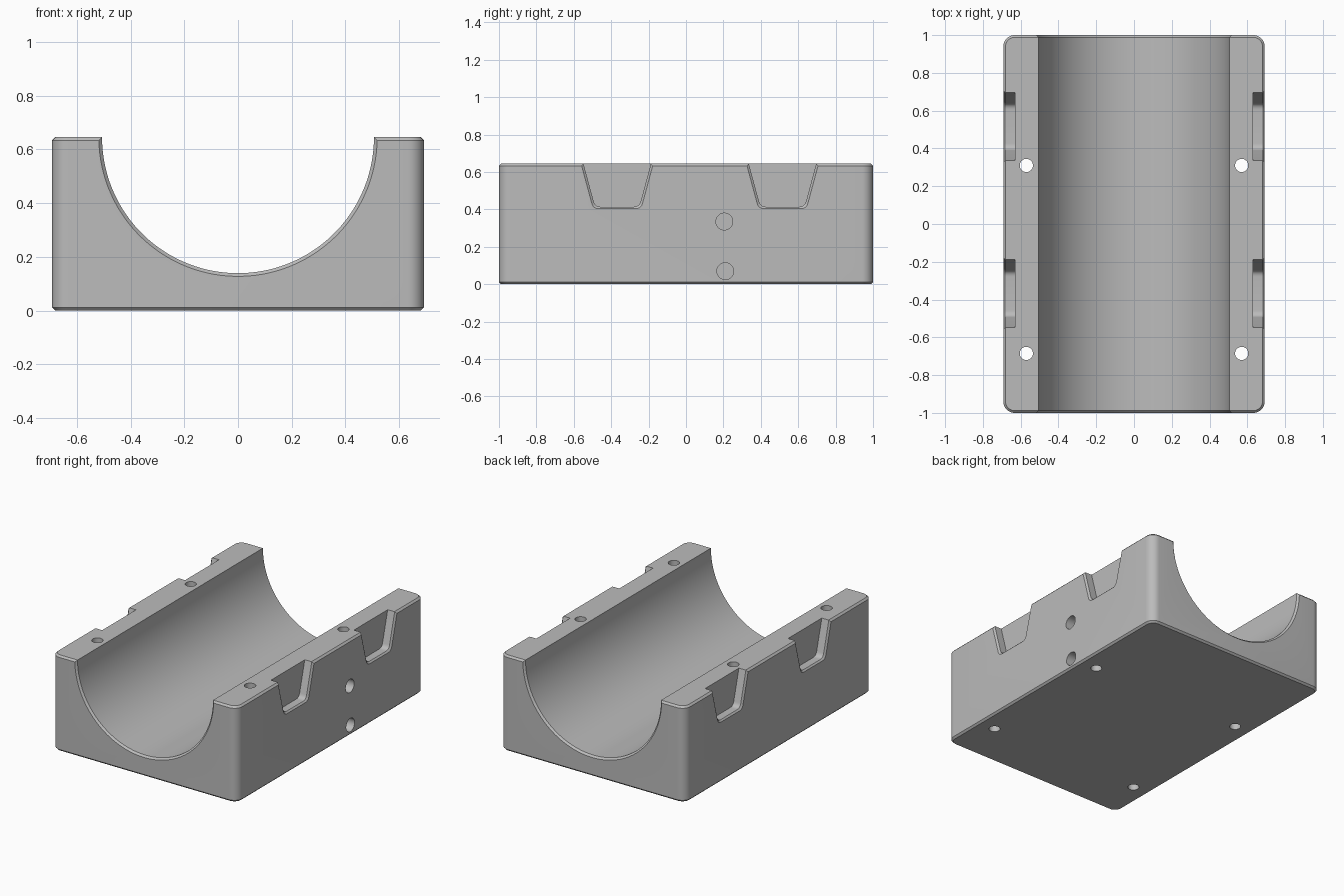
import bpy, bmesh
from math import sin, cos, pi, radians
from mathutils import Vector

if "Cube" in bpy.data.objects:
    bpy.data.objects.remove(bpy.data.objects["Cube"])

HX, HY, H, CH = 0.692, 1.0, 0.645, 0.012   # half width, half length, height, chamfer


def loft(bm, rings):
    """Skin a list of equal-length closed rings and cap both ends."""
    vs = [[bm.verts.new(p) for p in r] for r in rings]
    n = len(vs[0])
    for a, b in zip(vs, vs[1:]):
        for i in range(n):
            j = (i + 1) % n
            bm.faces.new((a[i], a[j], b[j], b[i]))
    bm.faces.new(vs[0][::-1])
    bm.faces.new(vs[-1])


def make(name, bm):
    bmesh.ops.recalc_face_normals(bm, faces=bm.faces[:])
    me = bpy.data.meshes.new(name)
    bm.to_mesh(me)
    bm.free()
    ob = bpy.data.objects.new(name, me)
    bpy.context.collection.objects.link(ob)
    return ob


def circle(r, n):
    return [(r * cos(2 * pi * (i + 0.5) / n), r * sin(2 * pi * (i + 0.5) / n)) for i in range(n)]


def rounded_rect(inset, z, r=0.06, seg=8):
    pts = []
    for k, (sx, sy) in enumerate([(1, 1), (-1, 1), (-1, -1), (1, -1)]):
        for i in range(seg + 1):
            a = pi / 2 * (k + i / seg)
            pts.append((sx * (HX - r) + (r - inset) * cos(a),
                        sy * (HY - r) + (r - inset) * sin(a), z))
    return pts


def notch_ring(x, yc, e, r=0.03, seg=6):
    """Tapered slot outline with rounded lower corners, grown outward by e."""
    z0, slope = 0.414 - e, 0.27
    wb = 0.118 + e
    right = [(wb + slope * (0.75 - z0), 0.75)]
    corner = Vector((wb, z0))
    up = Vector((slope, 1)).normalized()
    p0, p2 = corner + up * r, corner + Vector((-r, 0))
    for i in range(seg + 1):
        t = i / seg
        p = p0 * (1 - t) ** 2 + corner * 2 * t * (1 - t) + p2 * t * t
        right.append((p.x, p.y))
    outline = right + [(-y, z) for y, z in reversed(right)]
    return [(x, yc + y, z) for y, z in outline]


# Block with rounded upright corners and chamfered top and bottom edges
bm = bmesh.new()
loft(bm, [rounded_rect(CH, 0), rounded_rect(0, CH),
          rounded_rect(0, H - CH), rounded_rect(CH, H)])
block = make("cradle_block", bm)

# All cut-outs in one cutter
bm = bmesh.new()
# half-round trough with chamfered ends
R = 0.506
loft(bm, [[(x, y, H + z) for x, z in circle(r, 128)]
          for y, r in [(-1.02, R + CH + 0.02), (-1 + CH, R), (1 - CH, R), (1.02, R + CH + 0.02)]])
for s in (-1, 1):
    for yc in (-0.368, 0.516):      # side notches with a chamfered mouth
        loft(bm, [notch_ring(s * 0.63, yc, 0), notch_ring(s * (HX - 0.01), yc, 0),
                  notch_ring(s * (HX + 0.01), yc, 0.02)])
    for yc in (-0.685, 0.31):       # upright bolt holes
        loft(bm, [[(s * 0.57 + x, yc + y, z) for x, y in circle(0.035, 32)]
                  for z in (-0.1, 0.8)])
for yc, zc in ((0.205, 0.335), (0.21, 0.07)):   # blind holes in the right side
    loft(bm, [[(x, yc + y, zc + z) for y, z in circle(0.045, 32)] for x in (0.54, 0.8)])
cutter = make("cutter", bm)
cutter.hide_render = True

mod = block.modifiers.new("cut_outs", 'BOOLEAN')
mod.operation = 'DIFFERENCE'
mod.solver = 'EXACT'
mod.object = cutter

bpy.context.view_layer.objects.active = block
block.select_set(True)
bpy.ops.object.modifier_apply(modifier=mod.name)
bpy.data.objects.remove(cutter)

# Plain grey finish
grey = bpy.data.materials.new("grey")
grey.diffuse_color = (0.5, 0.5, 0.5, 1)
grey.use_nodes = True
grey.node_tree.nodes["Principled BSDF"].inputs["Base Color"].default_value = grey.diffuse_color
block.data.materials.clear()
block.data.materials.append(grey)
for p in block.data.polygons:
    p.material_index = 0
bpy.ops.object.shade_smooth_by_angle(angle=radians(25))
